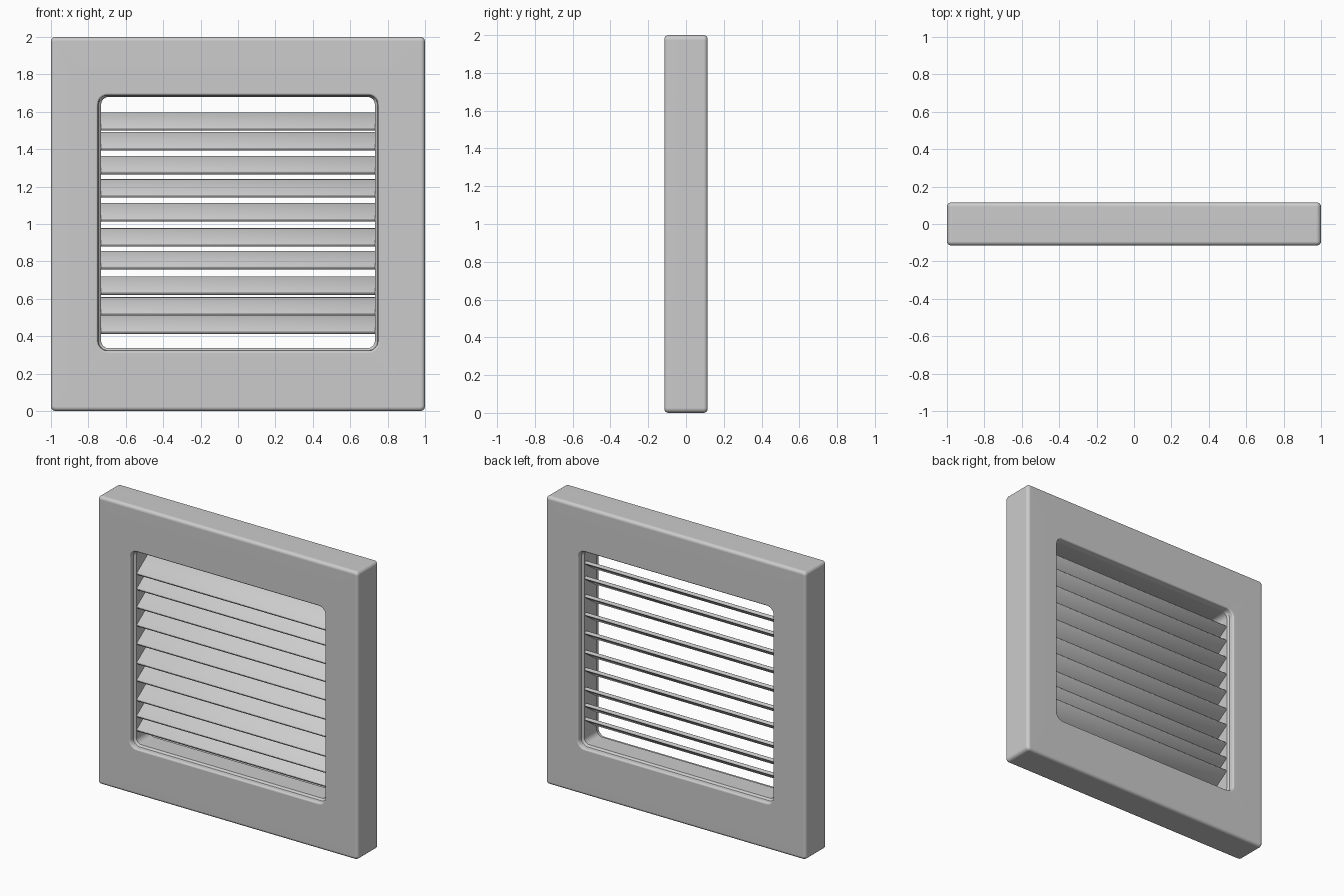
import bpy, bmesh
from math import sin, cos, pi, radians
from mathutils import Matrix

if "Cube" in bpy.data.objects:
    bpy.data.objects.remove(bpy.data.objects["Cube"])

DEPTH = 0.115      # half depth of the frame


def smooth(ob, angle=35):
    bpy.ops.object.select_all(action='DESELECT')
    ob.select_set(True)
    bpy.context.view_layer.objects.active = ob
    bpy.ops.object.shade_smooth_by_angle(angle=radians(angle))


def add_object(name, bm):
    bmesh.ops.recalc_face_normals(bm, faces=bm.faces)
    me = bpy.data.meshes.new(name)
    bm.to_mesh(me)
    bm.free()
    ob = bpy.data.objects.new(name, me)
    bpy.context.collection.objects.link(ob)
    return ob


def ring(bm, hw, z0, z1, r, y, steps=6):
    """Rounded rectangle loop of vertices in the plane y."""
    verts = []
    corners = [(hw - r, z1 - r), (r - hw, z1 - r), (r - hw, z0 + r), (hw - r, z0 + r)]
    for i, (cx, cz) in enumerate(corners):
        for k in range(steps + 1):
            a = pi / 2 * (i + k / steps)
            verts.append(bm.verts.new((cx + r * cos(a), y, cz + r * sin(a))))
    return verts


# Half of the frame cross-section, from outer wall round to the inner step
half = []
B = 0.022
for k in range(5):                      # outer rounded edge
    a = pi / 2 * k / 4
    d = B * (1 - cos(a))
    half.append((1 - d, d, 2 - d, 0.026 - d, -DEPTH + B * (1 - sin(a))))
F = 0.012
for k in range(5):                      # rounded edge of the opening
    a = pi / 2 * k / 4
    d = F * (1 - sin(a))
    half.append((0.748 + d, 0.322 - d, 1.688 + d, 0.05 + d, -DEPTH + F * (1 - cos(a))))
half.append((0.746, 0.324, 1.686, 0.049, -0.082))   # wall in front of the step
half.append((0.732, 0.336, 1.679, 0.04, -0.07))     # inner step
profile = half + [(w, lo, hi, r, -y) for w, lo, hi, r, y in reversed(half)]

# Frame: bridge all loops into a closed tube
bm = bmesh.new()
rings = [ring(bm, *p) for p in profile]
for i, a in enumerate(rings):
    b = rings[(i + 1) % len(rings)]
    n = len(a)
    for j in range(n):
        bm.faces.new((a[j], a[(j + 1) % n], b[(j + 1) % n], b[j]))
frame = add_object("frame", bm)
smooth(frame)
wn = frame.modifiers.new("flat_panels", 'WEIGHTED_NORMAL')
wn.keep_sharp = True

# Slats: thin tilted boards, low at the front and high at the back
slat_centres = [1.548, 1.442, 1.315, 1.19, 1.062, 0.928, 0.807, 0.671, 0.559, 0.462]
for i, z in enumerate(slat_centres):
    bm = bmesh.new()
    bmesh.ops.create_cube(bm, size=1)
    bmesh.ops.scale(bm, vec=(1.475, 0.148, 0.022), verts=bm.verts)
    bmesh.ops.bevel(bm, geom=bm.edges[:], offset=0.005, segments=2,
                    profile=0.5, affect='EDGES')
    bmesh.ops.rotate(bm, matrix=Matrix.Rotation(radians(35), 3, 'X'), verts=bm.verts)
    bmesh.ops.translate(bm, vec=(0, 0, z), verts=bm.verts)
    smooth(add_object(f"slat_{i + 1}", bm), 50)
